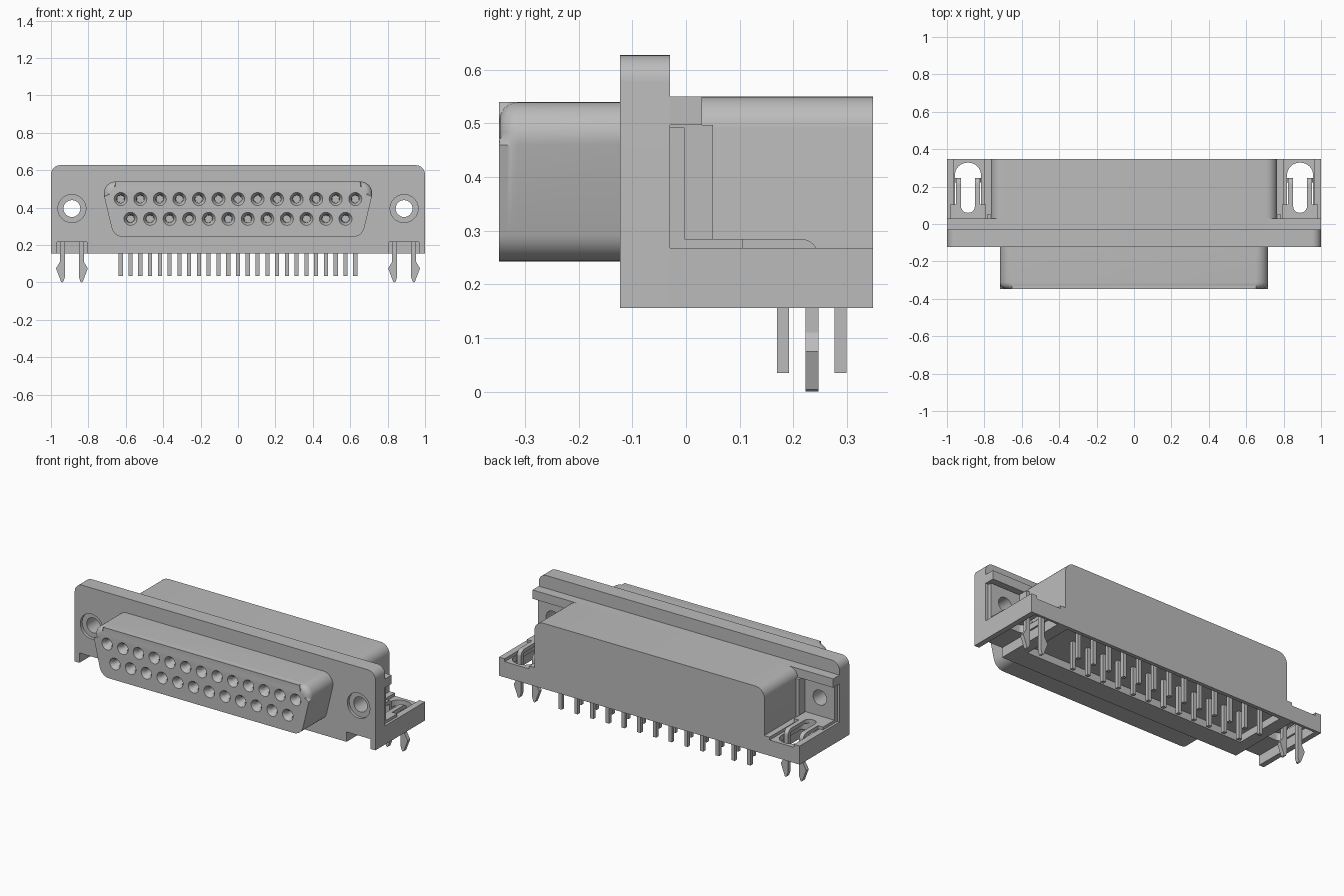
import bpy, bmesh, math
from mathutils import Vector

if "Cube" in bpy.data.objects:
    bpy.data.objects.remove(bpy.data.objects["Cube"])

grey = bpy.data.materials.new("mid_grey")
grey.diffuse_color = (0.5, 0.5, 0.5, 1)
grey.use_nodes = True
grey.node_tree.nodes["Principled BSDF"].inputs["Base Color"].default_value = grey.diffuse_color


def finish(name, bm):
    bmesh.ops.recalc_face_normals(bm, faces=bm.faces)
    me = bpy.data.meshes.new(name)
    bm.to_mesh(me)
    bm.free()
    me.materials.append(grey)
    ob = bpy.data.objects.new(name, me)
    bpy.context.collection.objects.link(ob)
    return ob


def add_prism(bm, pts, axis, a, b):
    """Extrude a 2D outline along an axis from a to b; returns end-cap faces."""
    def at(p, t):
        return {"x": (t, p[0], p[1]), "y": (p[0], t, p[1]), "z": (p[0], p[1], t)}[axis]
    lo = [bm.verts.new(at(p, a)) for p in pts]
    hi = [bm.verts.new(at(p, b)) for p in pts]
    caps = bm.faces.new(lo), bm.faces.new(hi)
    for i in range(len(pts)):
        j = (i + 1) % len(pts)
        bm.faces.new((lo[i], lo[j], hi[j], hi[i]))
    return caps


def prism(name, pts, axis, a, b):
    bm = bmesh.new()
    add_prism(bm, pts, axis, a, b)
    return finish(name, bm)


def rect(x0, x1, y0, y1):
    return [(x0, y0), (x1, y0), (x1, y1), (x0, y1)]


def box(name, x0, x1, y0, y1, z0, z1):
    return prism(name, rect(x0, x1, y0, y1), "z", z0, z1)


def circle(cx, cy, r, n=32):
    return [(cx + r * math.cos(2 * math.pi * i / n), cy + r * math.sin(2 * math.pi * i / n))
            for i in range(n)]


def rounded(pts, radii, n=8):
    """Round the corners of a polygon with arcs."""
    out = []
    for i, (p, r) in enumerate(zip(pts, radii)):
        p = Vector(p)
        if r == 0:
            out.append(tuple(p))
            continue
        u = (Vector(pts[i - 1]) - p).normalized()
        v = (Vector(pts[(i + 1) % len(pts)]) - p).normalized()
        half = u.angle(v) / 2
        c = p + (u + v).normalized() * r / math.sin(half)
        s = p + u * r / math.tan(half) - c
        e = p + v * r / math.tan(half) - c
        a0 = math.atan2(s.y, s.x)
        d = (math.atan2(e.y, e.x) - a0 + math.pi) % (2 * math.pi) - math.pi
        out += [(c.x + r * math.cos(a0 + d * k / n), c.y + r * math.sin(a0 + d * k / n))
                for k in range(n + 1)]
    return out


def cut(ob, *cutters):
    for c in cutters:
        m = ob.modifiers.new("cut", "BOOLEAN")
        m.operation, m.solver, m.object = "DIFFERENCE", "EXACT", c
        bpy.context.view_layer.objects.active = ob
        bpy.ops.object.modifier_apply(modifier=m.name)
        bpy.data.objects.remove(c)


def smooth(ob):
    bpy.ops.object.select_all(action="DESELECT")
    ob.select_set(True)
    bpy.context.view_layer.objects.active = ob
    bpy.ops.object.shade_smooth_by_angle(angle=math.radians(35))


EAR = 0.888     # centre of each mounting ear
ROWS = [(13, 0.446, 0.288), (12, 0.34, 0.181)]   # count, socket height, pin depth
PITCH = 0.1045


def row_x(n):
    return [(i - (n - 1) / 2) * PITCH for i in range(n)]


# Front flange with screw holes and bottom notches
flange = prism("flange", rounded(rect(-1, 1, 0.156, 0.627), (0, 0, 0.05, 0.05)), "y", -0.123, -0.03)
for s in (-1, 1):
    cut(flange,
        prism("hole", circle(s * EAR, 0.395, 0.045), "y", -0.2, 0.1),
        prism("counterbore", circle(s * EAR, 0.395, 0.075), "y", -0.2, -0.105),
        box("notch", s * EAR - 0.08, s * EAR + 0.08, -0.2, 0.1, 0.1, 0.215))
smooth(flange)

# D-shaped shell with a rounded front rim
bm = bmesh.new()
outline = rounded([(-0.664, 0.243), (0.664, 0.243), (0.735, 0.54), (-0.735, 0.54)], [0.065] * 4, 10)
front, back = add_prism(bm, outline, "y", -0.348, -0.12)
bmesh.ops.bevel(bm, geom=list(front.edges), offset=0.036, segments=5, profile=0.5, affect="EDGES")
shell = finish("socket_shell", bm)

# Socket holes: a flared mouth leading into a deep bore
bm = bmesh.new()
for n, z, _ in ROWS:
    for x in row_x(n):
        rings = [[bm.verts.new((px, y, pz)) for px, pz in circle(x, z, r, 20)]
                 for y, r in ((-0.36, 0.035), (-0.348, 0.035), (-0.328, 0.021), (-0.24, 0.019))]
        bm.faces.new(rings[0])
        bm.faces.new(rings[-1])
        for a, b in zip(rings, rings[1:]):
            for i in range(20):
                j = (i + 1) % 20
                bm.faces.new((a[i], a[j], b[j], b[i]))
cut(shell, finish("socket_cutter", bm))
smooth(shell)

# Rear body, open underneath
body = prism("rear_body", rounded(rect(-0.765, 0.765, 0.156, 0.55), (0, 0, 0.06, 0.06)), "y", -0.03, 0.348)
cut(body, box("cavity", -0.735, 0.735, 0.0, 0.325, 0.1, 0.2))
smooth(body)

# Full-width rib behind the flange
box("rear_rib", -1, 1, -0.03, 0.03, 0.497, 0.55)

# Solder pins
bm = bmesh.new()
for n, _, y in ROWS:
    for x in row_x(n):
        add_prism(bm, rect(x - 0.011, x + 0.011, y - 0.011, y + 0.011), "z", 0.035, 0.21)
finish("solder_pins", bm)

for s, side in ((-1, "left"), (1, "right")):
    c = s * EAR

    def span(a, b):
        return sorted((s * a, s * b))

    # Mounting tray with a recessed floor, slot and open channel below
    x0, x1 = span(0.76, 1.0)
    tray = box(side + "_tray", x0, x1, -0.03, 0.348, 0.156, 0.268)
    r0, r1 = span(0.80, 0.962)
    slot = rounded(rect(c - 0.07, c + 0.07, 0.06, 0.328), (0.03, 0.03, 0.068, 0.068))
    cut(tray,
        box("channel", c - 0.08, c + 0.08, -0.1, 0.333, 0.1, 0.215),
        box("recess", r0, r1, 0.105, 0.4, 0.25, 0.3),
        prism("slot", slot, "z", 0.1, 0.4))
    smooth(tray)

    # Small web beside the body
    x0, x1 = span(0.755, 0.785)
    box(side + "_web", x0, x1, -0.03, 0.05, 0.268, 0.497)

    # Upright part of the metal bracket
    x0, x1 = span(0.79, 0.985)
    upright = box(side + "_bracket_upright", x0, x1, -0.03, -0.003, 0.268, 0.492)
    cut(upright, prism("hole", circle(c, 0.395, 0.045), "y", -0.2, 0.1))
    smooth(upright)

    # Flat part of the bracket, bent down at its end and slotted
    profile = rounded([(-0.003, 0.262), (0.223, 0.262), (0.223, 0.2), (0.247, 0.2),
                       (0.247, 0.285), (-0.003, 0.285)], (0, 0, 0, 0, 0.034, 0))
    strap = prism(side + "_bracket_strap", profile, "x", c - 0.064, c + 0.064)
    cut(strap, prism("slot", rounded(rect(c - 0.037, c + 0.037, 0.06, 0.4),
                                     (0.035, 0.035, 0, 0)), "z", 0.1, 0.4))
    smooth(strap)
    for k in (-1, 1):
        x0, x1 = sorted((c + k * 0.064, c + k * 0.097))
        box(side + "_bracket_shoulder", x0, x1, -0.003, 0.105, 0.262, 0.285)
        # Barbed board-lock legs
        leg = [(0.037, 0.22), (0.064, 0.22), (0.064, 0.11), (0.085, 0.075),
               (0.058, 0.004), (0.052, 0), (0.046, 0.004), (0.037, 0.03)]
        prism(side + "_lock_leg", [(c + k * x, z) for x, z in leg], "y", 0.223, 0.247)
